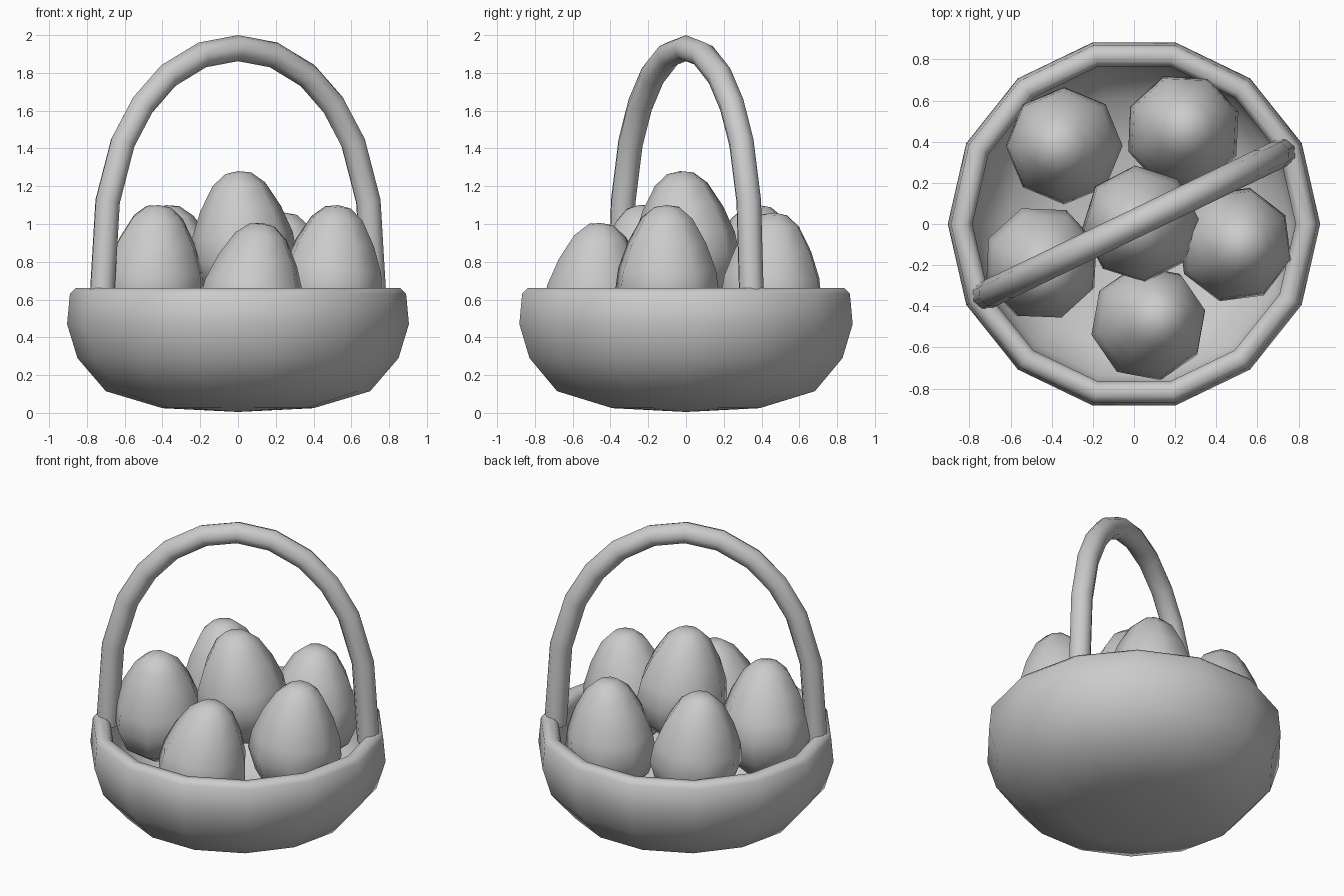
import bpy, bmesh, math
from mathutils import Vector, Matrix

if "Cube" in bpy.data.objects:
    bpy.data.objects.remove(bpy.data.objects["Cube"])

grey = bpy.data.materials.new("plain grey")
grey.diffuse_color = (0.6, 0.6, 0.6, 1)
grey.use_nodes = True
grey.node_tree.nodes["Principled BSDF"].inputs["Base Color"].default_value = grey.diffuse_color


def finish(ob, angle):
    ob.data.materials.clear()
    ob.data.materials.append(grey)
    bpy.ops.object.select_all(action='DESELECT')
    ob.select_set(True)
    bpy.context.view_layer.objects.active = ob
    bpy.ops.object.shade_smooth_by_angle(angle=math.radians(angle))


def lathe(name, profile, sides, angle):
    """Revolve a (radius, height) profile about z; radius 0 closes to a pole."""
    bm = bmesh.new()
    rings = []
    for r, z in profile:
        count = 1 if r == 0 else sides
        rings.append([bm.verts.new((r * math.cos(math.tau * i / sides),
                                    r * math.sin(math.tau * i / sides), z))
                      for i in range(count)])
    for a, b in zip(rings, rings[1:]):
        for i in range(sides):
            j = (i + 1) % sides
            quad = [a[i % len(a)], a[j % len(a)], b[j % len(b)], b[i % len(b)]]
            bm.faces.new(list(dict.fromkeys(quad)))
    bmesh.ops.recalc_face_normals(bm, faces=bm.faces)
    me = bpy.data.meshes.new(name)
    bm.to_mesh(me)
    bm.free()
    ob = bpy.data.objects.new(name, me)
    bpy.context.collection.objects.link(ob)
    finish(ob, angle)
    return ob


# Basket: outer wall, rolled rim, inner wall
lathe("basket", [(0, 0.005), (0.40, 0.025), (0.70, 0.115), (0.85, 0.29),
                 (0.905, 0.47), (0.89, 0.63), (0.86, 0.66), (0.81, 0.655),
                 (0.785, 0.62), (0.80, 0.47), (0.755, 0.32), (0.62, 0.18),
                 (0.36, 0.10), (0, 0.08)], 14, 60)

# Handle: arched tube standing on two opposite rim corners
half = [(0.80, 0.60), (0.766, 1.12), (0.677, 1.43), (0.56, 1.63),
        (0.41, 1.785), (0.21, 1.895)]
path = [(-x, z) for x, z in half] + [(0, 1.931)] + half[::-1]
turn = math.tau / 14
curve = bpy.data.curves.new("handle", 'CURVE')
curve.dimensions = '3D'
curve.bevel_depth = 0.069
curve.bevel_resolution = 2
curve.use_fill_caps = True
spline = curve.splines.new('POLY')
spline.points.add(len(path) - 1)
for p, (x, z) in zip(spline.points, path):
    p.co = (x * math.cos(turn), x * math.sin(turn), z, 1)
handle = bpy.data.objects.new("handle", curve)
bpy.context.collection.objects.link(handle)
bpy.ops.object.select_all(action='DESELECT')
handle.select_set(True)
bpy.context.view_layer.objects.active = handle
bpy.ops.object.convert(target='MESH')
finish(bpy.context.view_layer.objects.active, 60)

# Eggs: top point, lean of the axis, spin in degrees
egg_profile = [(0, 0), (0.12, 0.02), (0.23, 0.11), (0.285, 0.26), (0.268, 0.38),
               (0.215, 0.52), (0.14, 0.65), (0.07, 0.708), (0, 0.72)]
eggs = [((0.00, -0.03, 1.28), (-0.03, -0.03), 5),
        ((0.13, -0.45, 1.005), (0.06, 0.03), 12),
        ((0.53, -0.10, 1.10), (0.04, 0.00), 30),
        ((-0.42, -0.25, 1.10), (0.03, -0.06), 20),
        ((-0.38, 0.38, 1.10), (-0.04, 0.00), 0),
        ((0.25, 0.47, 1.06), (0.01, 0.02), 20)]
for i, (top, lean, spin) in enumerate(eggs):
    egg = lathe(f"egg_{i + 1}", egg_profile, 8, 70)
    axis = Vector((lean[0], lean[1], 0.45)).normalized()
    tilt = Vector((0, 0, 1)).rotation_difference(axis).to_matrix().to_4x4()
    egg.matrix_world = (Matrix.Translation(Vector(top) - axis * 0.72) @ tilt
                        @ Matrix.Rotation(math.radians(spin), 4, 'Z'))
